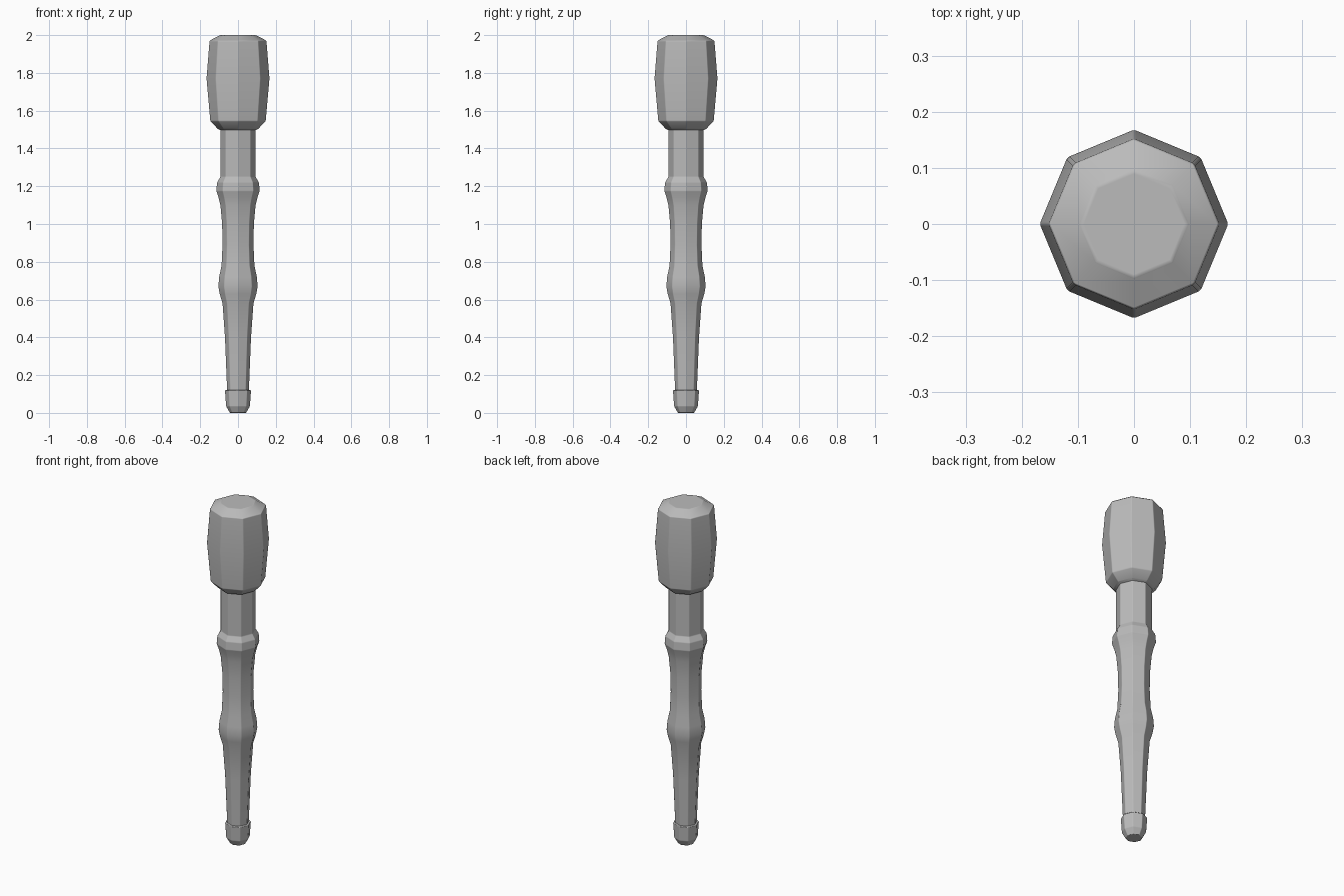
import bpy
import bmesh
import math

SIDES = 8

cube = bpy.data.objects.get("Cube")
if cube:
    bpy.data.objects.remove(cube, do_unlink=True)

GREY = (0.5, 0.5, 0.5, 1.0)
grey = bpy.data.materials.new("plain grey")
grey.use_nodes = True
grey.diffuse_color = GREY
grey.node_tree.nodes["Principled BSDF"].inputs["Base Color"].default_value = GREY


def turned(name, profile, bevel):
    """Octagonal turned part from (radius, height) pairs, bottom to top."""
    bm = bmesh.new()
    rings = []
    for r, z in profile:
        angles = [math.tau * i / SIDES for i in range(SIDES)]
        rings.append([bm.verts.new((r * math.cos(a), r * math.sin(a), z)) for a in angles])
    for low, high in zip(rings, rings[1:]):
        for i in range(SIDES):
            j = (i + 1) % SIDES
            bm.faces.new((low[i], low[j], high[j], high[i]))
    bm.faces.new(rings[0][::-1])
    bm.faces.new(rings[-1])
    for face in bm.faces:
        face.smooth = True
    mesh = bpy.data.meshes.new(name)
    bm.to_mesh(mesh)
    bm.free()
    mesh.materials.append(grey)
    obj = bpy.data.objects.new(name, mesh)
    bpy.context.collection.objects.link(obj)
    # narrow softened edges between the flat facets
    mod = obj.modifiers.new("soft edges", 'BEVEL')
    mod.width = bevel
    mod.segments = 1
    mod.limit_method = 'ANGLE'
    mod.angle_limit = math.radians(22)
    mod.harden_normals = True
    return obj


# Barrel-shaped head
turned("head", [(0.09, 1.495), (0.11, 1.505), (0.148, 1.545), (0.168, 1.77),
                (0.152, 1.97), (0.094, 2.0)], 0.004)

# Handle with two raised collars and a tapering lower end
turned("handle", [(0.058, 0.10), (0.062, 0.20), (0.070, 0.40), (0.083, 0.58),
                  (0.098, 0.63), (0.105, 0.67), (0.101, 0.72), (0.088, 0.78),
                  (0.083, 0.89), (0.085, 1.00), (0.094, 1.10), (0.104, 1.14),
                  (0.116, 1.175), (0.112, 1.22), (0.094, 1.25), (0.094, 1.52)], 0.003)

# End cap
turned("end_cap", [(0.044, 0.0), (0.064, 0.035), (0.070, 0.12), (0.056, 0.122)], 0.003)
